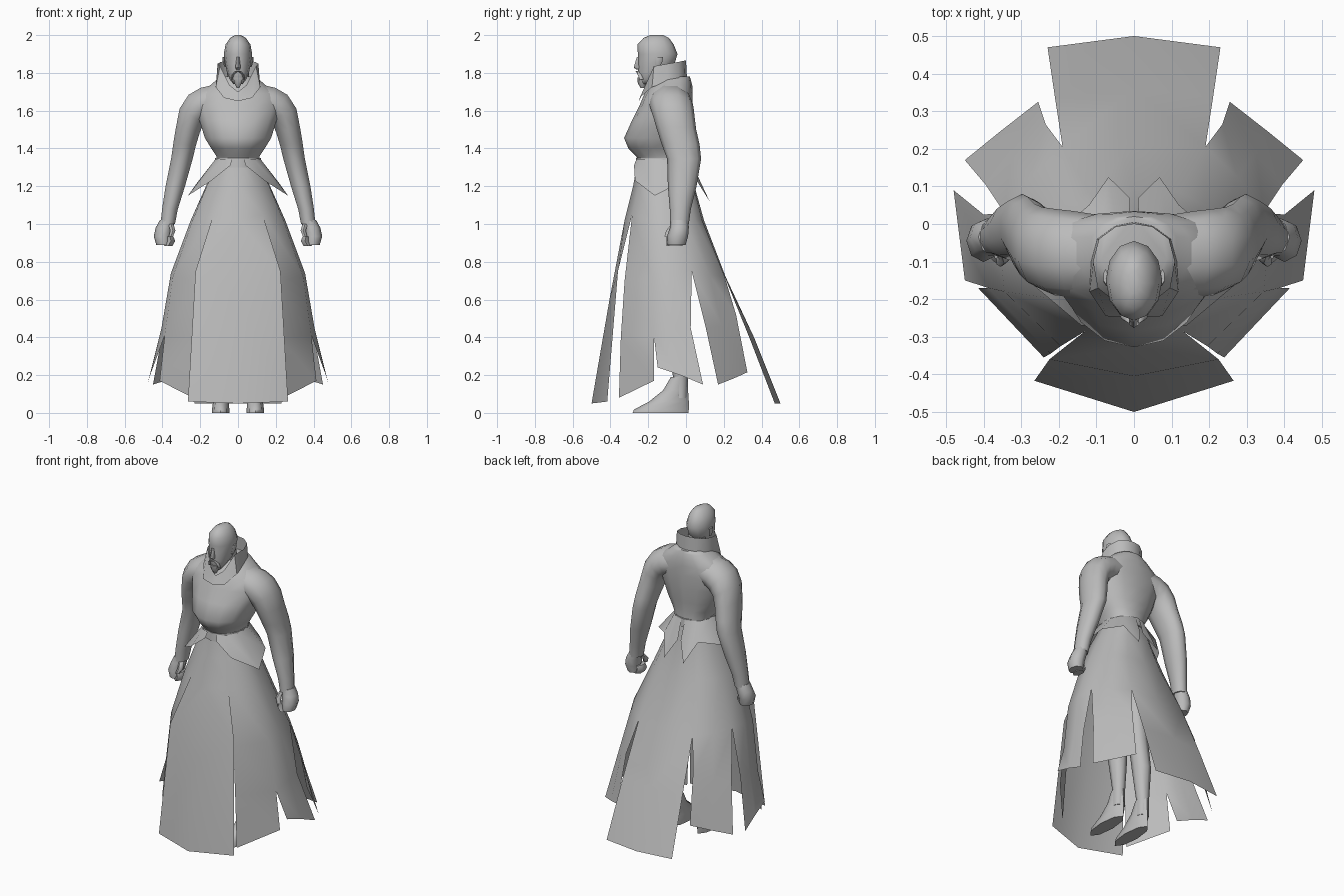
import bpy, bmesh, math

cloth = bpy.data.materials.new("plain grey")
cloth.diffuse_color = (0.5, 0.5, 0.5, 1)


def finish(name, bm, mirror=False, angle=50):
    """Turn a bmesh into a smooth shaded, optionally mirrored, object."""
    bmesh.ops.remove_doubles(bm, verts=bm.verts, dist=0.0005)
    bmesh.ops.recalc_face_normals(bm, faces=bm.faces)
    me = bpy.data.meshes.new(name)
    bm.to_mesh(me)
    bm.free()
    me.materials.append(cloth)
    ob = bpy.data.objects.new(name, me)
    bpy.context.collection.objects.link(ob)
    bpy.context.view_layer.objects.active = ob
    ob.select_set(True)
    bpy.ops.object.shade_smooth_by_angle(angle=math.radians(angle))
    ob.select_set(False)
    if mirror:
        m = ob.modifiers.new("mirror", 'MIRROR')
        m.merge_threshold = 0.001
    return ob


def loft(name, rings, n=10, mirror=False, angle=60, back_power=1):
    """Capped stack of rings (cx, cy, z, rx, ry[, tilt]); a low back_power squares the back."""
    bm = bmesh.new()
    loops = []
    for cx, cy, z, rx, ry, *tilt in rings:
        t = math.radians(tilt[0]) if tilt else 0
        loop = []
        for i in range(n):
            s, c = math.sin(math.tau * i / n), math.cos(math.tau * i / n)
            if c < 0:
                c = -abs(c) ** back_power
            loop.append(bm.verts.new((cx + rx * s * math.cos(t), cy - ry * c,
                                      z + rx * s * math.sin(t))))
        loops.append(loop)
    for a, b in zip(loops, loops[1:]):
        for i in range(n):
            j = (i + 1) % n
            bm.faces.new((a[i], a[j], b[j], b[i]))
    bm.faces.new(loops[0][::-1])
    bm.faces.new(loops[-1])
    return finish(name, bm, mirror, angle)


def body(name, rows, n=12, back_power=1):
    """Centred loft from rows of (z, half width, front y, back y)."""
    return loft(name, [(0, (f + b) / 2, z, w, (b - f) / 2) for z, w, f, b in rows], n,
                back_power=back_power)


def sheet(name, panels, angle=50):
    """Mirrored cloth: each panel is a list of columns with equal point counts."""
    bm = bmesh.new()
    for cols in panels:
        grid = [[bm.verts.new(p) for p in c] for c in cols]
        for a, b in zip(grid, grid[1:]):
            for i in range(len(a) - 1):
                bm.faces.new((a[i], b[i], b[i + 1], a[i + 1]))
    return finish(name, bm, True, angle)


# Skirt: columns share their upper points and split below each slit
front = [(0, -.255, 1.34), (0, -.28, 1.2), (0, -.325, 1.02), (0, -.405, .6), (0, -.5, .05)]
slit1 = [(.06, -.235, 1.34), (.09, -.25, 1.2), (.13, -.285, 1.05)]
slit2 = [(.10, -.18, 1.34), (.165, -.2, 1.2), (.24, -.195, 1.02), (.345, -.18, .72),
         (.388, -.17, .41)]
slit3 = [(.10, -.06, 1.34), (.16, -.04, 1.2), (.23, -.01, 1.02), (.345, .03, .75)]
slit4 = [(.05, .01, 1.34), (.08, .04, 1.2), (.12, .085, 1.02), (.19, .205, .72)]
back = [(0, .02, 1.34), (0, .045, 1.2), (0, .095, 1.02), (0, .21, .72), (0, .36, .4),
        (0, .5, .05)]
sheet("skirt", [
    [front, slit1 + [(.225, -.36, .75), (.265, -.417, .06)]],
    [slit1 + [(.195, -.325, .7), (.222, -.345, .4), (.24, -.355, .08)],
     slit2 + [(.415, -.17, .17)]],
    [slit2 + [(.45, -.15, .24)],
     [(.11, -.12, 1.34), (.17, -.12, 1.2), (.25, -.11, 1.02), (.355, -.08, .74),
      (.405, -.06, .45), (.465, -.03, .2)],
     slit3 + [(.40, .025, .45), (.48, .09, .15)]],
    [slit3 + [(.395, .105, .45), (.45, .17, .15)],
     [(.08, -.01, 1.34), (.125, .01, 1.2), (.185, .05, 1.02), (.275, .125, .73),
      (.325, .19, .46), (.355, .247, .18)],
     slit4 + [(.235, .265, .52), (.255, .325, .215)]],
    [slit4 + [(.21, .335, .4), (.23, .47, .05)], back],
])

# Pointed waist flaps and belt
sheet("waist_flaps", [[
    [(.03, -.262, 1.345), (.04, -.275, 1.31)],
    [(.08, -.24, 1.345), (.14, -.27, 1.23)],
    [(.118, -.17, 1.345), (.265, -.165, 1.15)],
    [(.118, -.07, 1.345), (.215, -.03, 1.22)],
    [(.09, -.01, 1.345), (.12, .05, 1.24)],
    [(.05, .02, 1.345), (.068, .125, 1.12)],
    [(.012, .03, 1.345), (.01, .068, 1.23)]]], 35)
body("belt", [(1.3, .125, -.268, .035), (1.35, .122, -.264, .03)])

# Torso with sloping shoulders and a flat back
body("torso", [
    (1.33, .115, -.25, .02), (1.36, .118, -.265, .02), (1.40, .145, -.305, .02),
    (1.455, .18, -.328, .025), (1.55, .21, -.285, .035), (1.63, .24, -.245, .035),
    (1.69, .225, -.22, .035), (1.735, .15, -.195, .033), (1.765, .115, -.175, .025),
    (1.78, .09, -.165, .02)], 14, .6)

# Arms: tilted rings carry the shoulder out of the chest
loft("arm", [
    (.10, -.085, 1.655, .09, .11, 80), (.165, -.08, 1.642, .09, .115, 68),
    (.21, -.075, 1.618, .088, .115, 52), (.245, -.065, 1.572, .079, .11, 32),
    (.265, -.05, 1.5, .068, .104, 14), (.283, -.028, 1.42, .063, .1, 6),
    (.297, -.01, 1.345, .06, .09), (.332, -.02, 1.2, .054, .076),
    (.36, -.03, 1.08, .044, .056), (.372, -.035, 1.0, .04, .05)], 10, True)

# Fists with thumbs and curled fingers
loft("fist", [
    (.374, -.035, 1.02, .04, .048), (.39, -.035, .98, .046, .05),
    (.4, -.045, .935, .046, .056), (.395, -.05, .89, .038, .048)], 8, True)
loft("curled_fingers", [
    (.36, -.06, .935, .02, .042), (.355, -.06, .91, .026, .045),
    (.37, -.06, .883, .026, .042)], 6, True)
loft("thumb", [
    (.355, -.06, 1.0, .015, .018), (.345, -.085, .965, .016, .02),
    (.355, -.1, .935, .013, .014)], 6, True)

# Neck and head
body("neck", [(1.70, .065, -.17, -.03), (1.83, .055, -.17, -.06)], 8)
body("head", [
    (1.74, .022, -.235, -.18), (1.765, .042, -.248, -.14), (1.80, .058, -.255, -.09),
    (1.85, .068, -.255, -.06), (1.90, .075, -.255, -.045), (1.95, .066, -.257, -.065),
    (1.985, .042, -.225, -.09), (2.0, .015, -.19, -.12)])
body("nose", [(1.818, .012, -.262, -.235), (1.828, .016, -.277, -.235),
              (1.885, .008, -.26, -.235)], 6)
body("goatee", [(1.72, .008, -.24, -.22), (1.745, .022, -.255, -.21),
                (1.775, .028, -.258, -.21)], 6)
loft("moustache", [(.034, -.235, 1.765, .005, .01), (.028, -.244, 1.79, .008, .012),
                   (.008, -.257, 1.81, .01, .01)], 6, True)
loft("ear", [(.066, -.15, 1.83, .006, .012), (.074, -.145, 1.86, .008, .02),
             (.076, -.14, 1.885, .006, .02)], 6, True)

# Standing collar, open and low at the front
sheet("collar", [[
    [(0, -.25, 1.65), (0, -.225, 1.70)],
    [(.075, -.245, 1.668), (.045, -.21, 1.735)],
    [(.118, -.18, 1.725), (.095, -.17, 1.835)],
    [(.115, -.1, 1.75), (.108, -.1, 1.848)],
    [(.098, -.04, 1.77), (.092, -.04, 1.858)],
    [(.05, -.005, 1.775), (.048, -.008, 1.865)],
    [(0, .005, 1.775), (0, 0, 1.865)]]])

# Legs and pointed feet
loft("leg", [
    (.09, -.03, .08, .036, .036), (.09, -.03, .2, .036, .04), (.09, -.04, .4, .052, .06),
    (.09, -.07, .6, .055, .06), (.085, -.1, .9, .075, .085), (.07, -.11, 1.2, .065, .1)], 8, True)
loft("foot", [
    (.092, -.135, 0, .046, .148), (.092, -.13, .018, .046, .145), (.09, -.09, .06, .042, .105),
    (.09, -.055, .12, .038, .066), (.09, -.035, .19, .036, .045)], 8, True)
